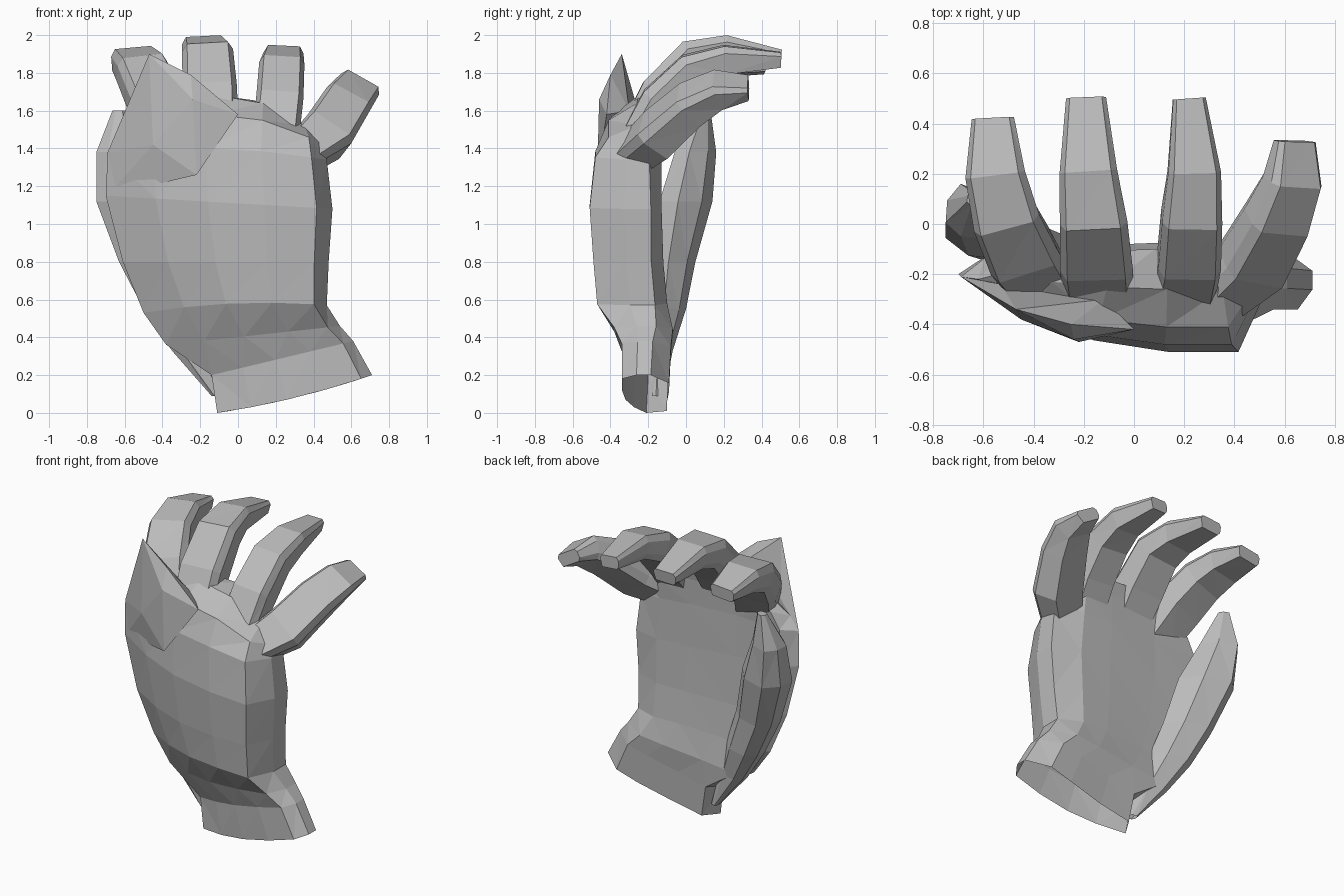
import bpy
import bmesh
from mathutils import Vector

default_cube = bpy.data.objects.get("Cube")
if default_cube:
    bpy.data.objects.remove(default_cube, do_unlink=True)

# One plain material for the whole hand
grey = bpy.data.materials.new("plain grey")
grey.use_nodes = True
colour = (0.5, 0.5, 0.5, 1)
grey.diffuse_color = colour
grey.node_tree.nodes["Principled BSDF"].inputs["Base Color"].default_value = colour


def finish(name, bm):
    """Turn a bmesh into a flat shaded object."""
    bmesh.ops.triangulate(bm, faces=bm.faces[:])
    bmesh.ops.recalc_face_normals(bm, faces=bm.faces[:])
    mesh = bpy.data.meshes.new(name)
    bm.to_mesh(mesh)
    bm.free()
    mesh.materials.append(grey)
    obj = bpy.data.objects.new(name, mesh)
    bpy.context.scene.collection.objects.link(obj)
    return obj


def loft(name, rings):
    """Skin equally sized rings, open at the root and capped at the tip."""
    bm = bmesh.new()
    loops = [[bm.verts.new(point) for point in ring] for ring in rings]
    count = len(loops[0])
    for lower, upper in zip(loops, loops[1:]):
        for i in range(count):
            j = (i + 1) % count
            bm.faces.new((lower[i], lower[j], upper[j], upper[i]))
    bm.faces.new(loops[-1])
    return finish(name, bm)


def hull(name, points):
    """Wrap a few corner points in a closed faceted shell."""
    bm = bmesh.new()
    for point in points:
        bm.verts.new(point)
    bmesh.ops.convex_hull(bm, input=bm.verts[:])
    loose = [v for v in bm.verts if not v.link_faces]
    bmesh.ops.delete(bm, geom=loose, context="VERTS")
    return finish(name, bm)


# Cross-section of palm: fraction across, and blend from side depth to the
# back of the hand (positive) or to the palm surface (negative)
SECTION = [(0, 0), (.22, .5), (.45, .85), (.7, 1), (.93, 1), (1, .4),
           (1, -.2), (.84, -1), (.65, -1), (.35, -.9), (.08, -.9)]


def palm_ring(left, right, side, back, palm, arch):
    ring = []
    for across, blend in SECTION:
        x = left[0] + (right[0] - left[0]) * across
        z = left[1] + (right[1] - left[1]) * across
        z += arch * across * (1 - across) * 4
        target = back if blend > 0 else palm
        y = side + (target - side) * abs(blend)
        ring.append((x, y, z))
    return ring


# Open cuff, wrist, palm and knuckles
loft("palm_and_cuff", [
    palm_ring((-.11, 0), (.71, .2), side=-.21, back=-.34, palm=-.09, arch=-.02),
    palm_ring((-.14, .2), (.61, .38), side=-.2, back=-.34, palm=-.08, arch=0),
    palm_ring((-.38, .36), (.54, .46), side=-.18, back=-.38, palm=-.07, arch=0),
    palm_ring((-.5, .53), (.47, .57), side=-.18, back=-.47, palm=-.1, arch=.03),
    palm_ring((-.61, .8), (.48, .8), side=-.2, back=-.49, palm=-.12, arch=0),
    palm_ring((-.7, 1.15), (.5, 1.08), side=-.2, back=-.51, palm=-.13, arch=0),
    palm_ring((-.69, 1.38), (.47, 1.34), side=-.21, back=-.48, palm=-.13, arch=.04),
    palm_ring((-.62, 1.46), (.45, 1.42), side=-.22, back=-.41, palm=-.12, arch=.14),
    palm_ring((-.54, 1.53), (.42, 1.47), side=-.2, back=-.26, palm=-.1, arch=.18),
])

# Pointed flap standing up from the back of the hand
hull("back_flap", [
    (-.69, -.21, 1.38), (-.47, -.34, 1.9), (-.25, -.4, 1.79), (-.24, -.46, 1.66),
    (-.22, -.47, 1.26), (0, -.42, 1.58), (-.69, -.2, 1.15), (-.45, -.38, 1.42),
    (-.53, -.24, 1.55), (-.12, -.3, 1.6),
])

# Bevelled outline shared by the fingers: sideways, outward
OUTLINE = [(-.5, -.25), (-.5, .25), (-.4, .5), (.4, .5), (.5, .25), (.4, -.5), (-.4, -.5)]
THICKNESS = [.18, .21, .19, .15, .08]


def finger(name, lean, widths, path):
    path = [Vector(p) for p in path]
    rings = []
    for i, centre in enumerate(path):
        before = path[max(i - 1, 0)]
        after = path[min(i + 1, len(path) - 1)]
        along = (after - before).normalized()
        # A leaning reference keeps each finger turned outward evenly
        side = (path[-1] - path[0]).cross(Vector((lean, 0, 1))).normalized()
        side = (side - along * side.dot(along)).normalized()
        out = side.cross(along)
        rings.append([centre + side * (widths[i] * u) + out * (THICKNESS[i] * v)
                      for u, v in OUTLINE])
    return loft(name, rings)


finger("index_finger", -.1, (.26, .29, .27, .24, .17), [
    (-.36, -.24, 1.46), (-.44, -.12, 1.66), (-.51, .03, 1.81),
    (-.55, .2, 1.86), (-.56, .42, 1.84)])
finger("middle_finger", -.05, (.28, .29, .27, .23, .16), [
    (-.14, -.25, 1.5), (-.15, -.14, 1.69), (-.16, .03, 1.88),
    (-.18, .21, 1.92), (-.19, .5, 1.88)])
finger("ring_finger", .05, (.25, .25, .24, .21, .13), [
    (.2, -.25, 1.46), (.22, -.14, 1.64), (.23, .03, 1.81),
    (.24, .21, 1.87), (.22, .5, 1.87)])
finger("little_finger", .6, (.22, .28, .26, .23, .17), [
    (.34, -.28, 1.37), (.47, -.16, 1.47), (.57, .02, 1.63),
    (.63, .17, 1.71), (.64, .33, 1.72)])


def thumb_ring(x, y, z, wide, deep):
    corners = [(-1, -.4), (-.95, .4), (-.5, 1), (.45, .6), (1, -.3), (.5, -1), (-.5, -.9)]
    return [(x + u * wide, y + v * deep, z) for u, v in corners]


# Thumb rising beside the palm from the wrist
loft("thumb", [
    thumb_ring(-.11, -.15, .09, wide=.03, deep=.03),
    thumb_ring(-.25, -.13, .33, wide=.1, deep=.06),
    thumb_ring(-.36, -.09, .55, wide=.14, deep=.09),
    thumb_ring(-.47, -.06, .8, wide=.16, deep=.11),
    thumb_ring(-.57, 0, 1.12, wide=.18, deep=.14),
    thumb_ring(-.63, .05, 1.38, wide=.12, deep=.11),
    thumb_ring(-.63, .1, 1.6, wide=.035, deep=.03),
])
